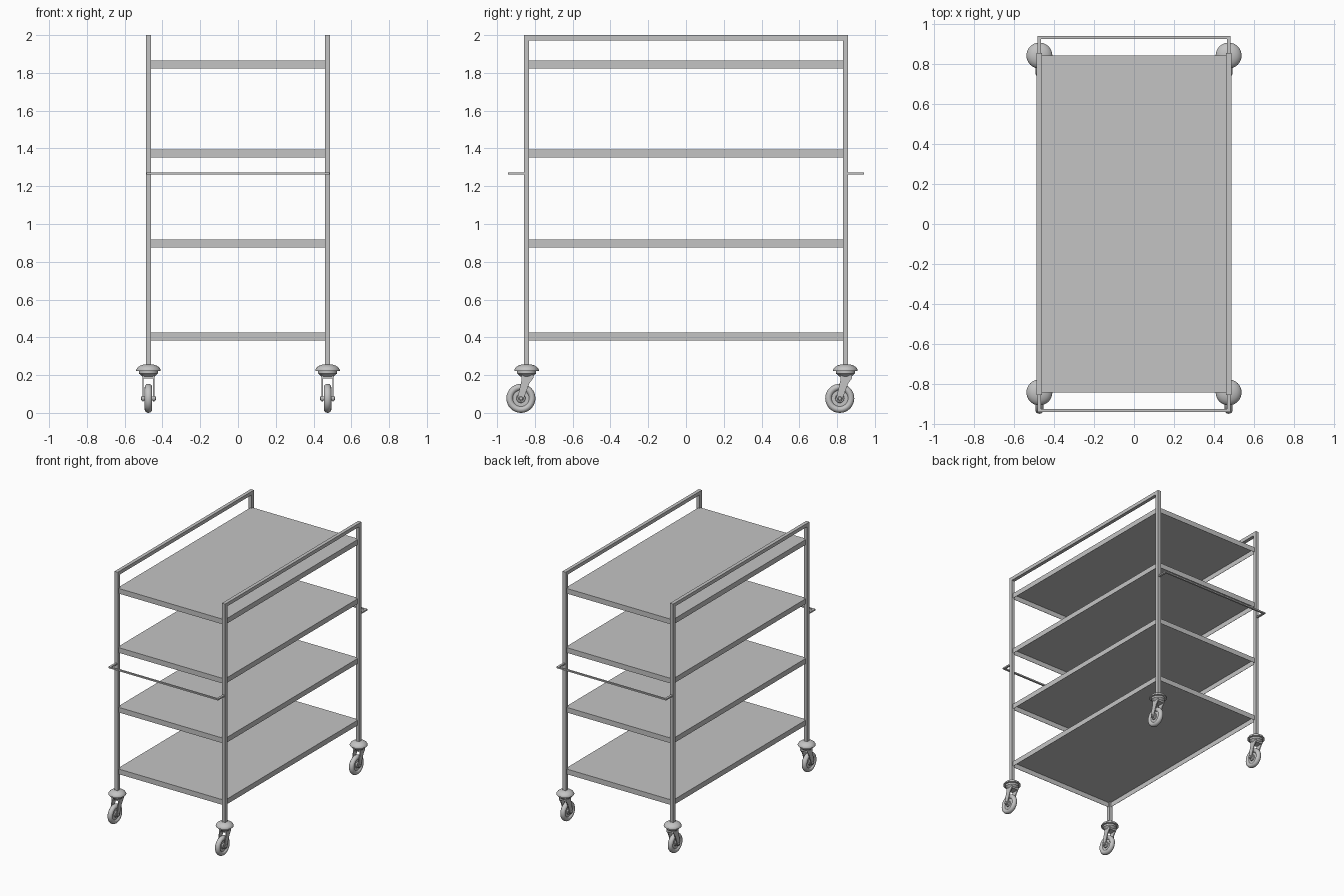
import bpy, bmesh, math
from mathutils import Matrix, Vector

cube = bpy.data.objects.get("Cube")
if cube:
    bpy.data.objects.remove(cube, do_unlink=True)

steel = bpy.data.materials.new("brushed_grey_steel")
steel.use_nodes = True
GREY = (0.55, 0.55, 0.55, 1)
steel.diffuse_color = GREY
steel.node_tree.nodes["Principled BSDF"].inputs["Base Color"].default_value = GREY

POST_X, POST_Y = 0.474, 0.844
TUBE = 0.028


def finish(name, bm, smooth=False):
    bmesh.ops.recalc_face_normals(bm, faces=bm.faces)
    mesh = bpy.data.meshes.new(name)
    bm.to_mesh(mesh)
    bm.free()
    mesh.materials.append(steel)
    obj = bpy.data.objects.new(name, mesh)
    bpy.context.collection.objects.link(obj)
    if smooth:
        bpy.ops.object.select_all(action='DESELECT')
        obj.select_set(True)
        bpy.context.view_layer.objects.active = obj
        bpy.ops.object.shade_smooth_by_angle(angle=math.radians(35))
    return obj


def add_box(bm, centre, size):
    mat = Matrix.Translation(centre) @ Matrix.Diagonal((*size, 1))
    return bmesh.ops.create_cube(bm, size=1, matrix=mat)["verts"]


def lathe(name, profile, axis, centre, steps=32):
    """Spin (radius, offset along axis) points around the x or z axis."""
    bm = bmesh.new()
    if axis == 'Z':
        pts, direction = [(r, 0, h) for r, h in profile], (0, 0, 1)
    else:
        pts, direction = [(h, 0, r) for r, h in profile], (1, 0, 0)
    verts = [bm.verts.new(p) for p in pts]
    edges = [bm.edges.new(pair) for pair in zip(verts, verts[1:])]
    bmesh.ops.spin(bm, geom=verts + edges, cent=(0, 0, 0), axis=direction,
                   angle=math.tau, steps=steps)
    bmesh.ops.remove_doubles(bm, verts=bm.verts, dist=1e-5)
    obj = finish(name, bm, smooth=True)
    obj.location = centre
    return obj


# Side frames: two posts joined by a top rail
for side, sx in (("left", 1), ("right", -1)):
    bm = bmesh.new()
    for sy in (-1, 1):
        add_box(bm, (sx * POST_X, sy * POST_Y, 1.125), (TUBE, TUBE, 1.75))
    add_box(bm, (sx * POST_X, 0, 2 - TUBE / 2), (TUBE, 2 * POST_Y - TUBE, TUBE))
    finish(side + "_side_frame", bm)

# Shelves: sheet trays folded down at the edges and open below
for i, top in enumerate((0.425, 0.917, 1.393, 1.865)):
    bm = bmesh.new()
    add_box(bm, (0, 0, top - 0.02), (2 * POST_X, 2 * POST_Y, 0.041))
    bm.normal_update()
    bmesh.ops.delete(bm, geom=[f for f in bm.faces if f.normal.z < -0.5],
                     context='FACES_ONLY')
    shelf = finish(f"shelf_{i + 1}", bm)
    sheet = shelf.modifiers.new("sheet", 'SOLIDIFY')
    sheet.thickness = 0.003
    sheet.offset = -1

# Push handles at both ends
for end, sy in (("front", -1), ("back", 1)):
    bm = bmesh.new()
    for sx in (-1, 1):
        add_box(bm, (sx * 0.475, sy * 0.895, 1.267), (0.017, 0.094, 0.011))
    add_box(bm, (0, sy * 0.935, 1.267), (0.933, 0.014, 0.011))
    finish(end + "_push_handle", bm)


# Swivel casters
WHEEL_R, TYRE = 0.077, 0.02
AXLE = Vector((0, -0.03, WHEEL_R))
CAP = [(0, 0.258), (0.022, 0.257), (0.042, 0.251), (0.057, 0.241), (0.065, 0.229),
       (0.065, 0.223), (0.05, 0.222), (0.05, 0.208), (0.042, 0.202), (0.032, 0.192),
       (0, 0.192)]
HUB = [(0, 0.04), (0.008, 0.04), (0.011, 0.036), (0.011, 0.02), (0.022, 0.018),
       (0.024, 0.009), (0.046, 0.009)]
HUB += [(r, -h) for r, h in reversed(HUB)]


def fork(name, centre):
    bm = bmesh.new()
    outline = [(-0.026, 0.2), (-0.026, 0.175), (-0.047, 0.085)]
    for k in range(1, 7):
        a = math.pi + k * math.pi / 7
        outline.append((AXLE.y + 0.017 * math.cos(a), AXLE.z + 0.017 * math.sin(a)))
    outline += [(-0.012, 0.085), (0.014, 0.155), (0.036, 0.185), (0.036, 0.2)]
    for sx in (-1, 1):
        face = bm.faces.new([bm.verts.new((sx * 0.025, y, z)) for y, z in outline])
        out = bmesh.ops.extrude_face_region(bm, geom=[face])["geom"]
        moved = [v for v in out if isinstance(v, bmesh.types.BMVert)]
        bmesh.ops.translate(bm, verts=moved, vec=(sx * 0.007, 0, 0))
    add_box(bm, (0, 0.005, 0.188), (0.05, 0.058, 0.014))
    finish(name, bm, smooth=True).location = centre


for side, sx in (("left", 1), ("right", -1)):
    for end, sy in (("front", -1), ("back", 1)):
        tag = f"{end}_{side}_caster_"
        base = Vector((sx * POST_X, sy * POST_Y, 0))
        lathe(tag + "bumper", CAP, 'Z', base)
        fork(tag + "fork", base)
        lathe(tag + "hub", HUB, 'X', base + AXLE)
        ring = [math.tau * k / 16 for k in range(17)]
        tyre = [(WHEEL_R - 0.018 + 0.018 * math.cos(a), TYRE * math.sin(a)) for a in ring]
        lathe(tag + "tyre", tyre, 'X', base + AXLE)
